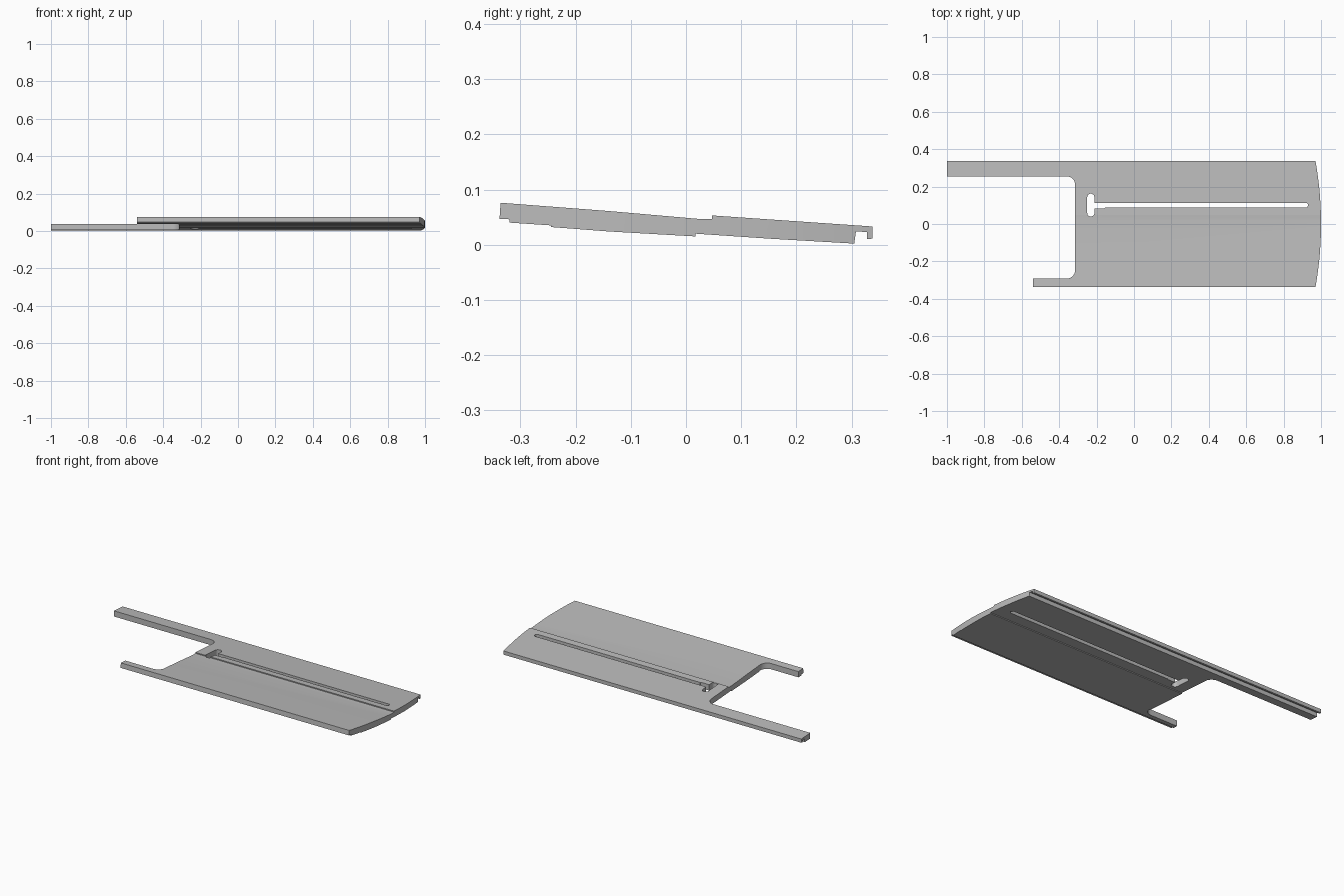
import bpy, math

cube = bpy.data.objects.get("Cube")
if cube:
    bpy.data.objects.remove(cube, do_unlink=True)

grey = bpy.data.materials.new("plain_grey")
grey.use_nodes = True
grey.diffuse_color = (0.5, 0.5, 0.5, 1)
grey.node_tree.nodes["Principled BSDF"].inputs["Base Color"].default_value = (0.5, 0.5, 0.5, 1)


def prism(name, outline, lo, hi, place):
    """Extrude a closed outline from lo to hi; place maps (a, b, depth) to xyz."""
    n = len(outline)
    verts = [place(a, b, d) for d in (lo, hi) for a, b in outline]
    faces = [tuple(reversed(range(n))), tuple(range(n, n + n))]
    faces += [(i, (i + 1) % n, n + (i + 1) % n, n + i) for i in range(n)]
    mesh = bpy.data.meshes.new(name)
    mesh.from_pydata(verts, [], faces)
    mesh.materials.append(grey)
    obj = bpy.data.objects.new(name, mesh)
    bpy.context.collection.objects.link(obj)
    return obj


def plan(name, outline):
    return prism(name, outline, -0.1, 0.2, lambda a, b, d: (a, b, d))


def arc(cx, cy, r, start, end, steps=8):
    """Points on a circular arc, angles in degrees."""
    angles = [math.radians(start + (end - start) * i / steps) for i in range(steps + 1)]
    return [(cx + r * math.cos(t), cy + r * math.sin(t)) for t in angles]


def rounded(x0, x1, y0, y1, r):
    return (arc(x1 - r, y0 + r, r, -90, 0) + arc(x1 - r, y1 - r, r, 0, 90)
            + arc(x0 + r, y1 - r, r, 90, 180) + arc(x0 + r, y0 + r, r, 180, 270))


def combine(target, cutter, operation):
    mod = target.modifiers.new(operation.lower(), 'BOOLEAN')
    mod.operation, mod.solver, mod.object = operation, 'EXACT', cutter
    bpy.context.view_layer.objects.active = target
    bpy.ops.object.modifier_apply(modifier=mod.name)
    bpy.data.objects.remove(cutter, do_unlink=True)


# Sloping cross-section: lapped step on top, rear channel and front rebates below
section = [(-0.338, 0.047), (-0.32, 0.046), (-0.32, 0.040), (-0.245, 0.035),
           (-0.245, 0.032), (-0.14, 0.024), (0.017, 0.015), (0.017, 0.020),
           (0.15, 0.011), (0.305, 0.002), (0.308, 0.024), (0.328, 0.023),
           (0.328, 0.010), (0.338, 0.011), (0.338, 0.033), (0.047, 0.053),
           (0.047, 0.047), (0.02, 0.047), (-0.14, 0.061), (-0.336, 0.076)]
panel = prism("slotted_panel", section, -1.1, 1.1, lambda a, b, d: (d, a, b))

# Plan outline: bowed end, two unequal arms and a rounded recess between them
bow = [(1 - 0.03 * (y / 0.34) ** 2, y) for y in [0.34 * i / 12 for i in range(-12, 13)]]
r = 0.045
recess = (arc(-0.315 - r, 0.255 - r, r, 90, 0) + arc(-0.315 - r, -0.292 + r, r, 0, -90))
outline = ([(-0.54, -0.36), (0.968, -0.36)] + bow + [(0.968, 0.36), (-1, 0.36), (-1, 0.255)]
           + recess + [(-0.54, -0.292)])
combine(panel, plan("plan_cutter", outline), 'INTERSECT')

# Long keyhole slot: narrow run, wider throat and rounded cross opening
for x0, x1, y0, y1, rad in [(-0.23, 0.93, 0.088, 0.113, 0.012),
                            (-0.225, -0.155, 0.084, 0.113, 0.004),
                            (-0.25, -0.212, 0.04, 0.162, 0.0185)]:
    combine(panel, plan("slot_cutter", rounded(x0, x1, y0, y1, rad)), 'DIFFERENCE')

bpy.ops.object.select_all(action='DESELECT')
panel.select_set(True)
bpy.context.view_layer.objects.active = panel
bpy.ops.object.shade_smooth_by_angle(angle=math.radians(20))
